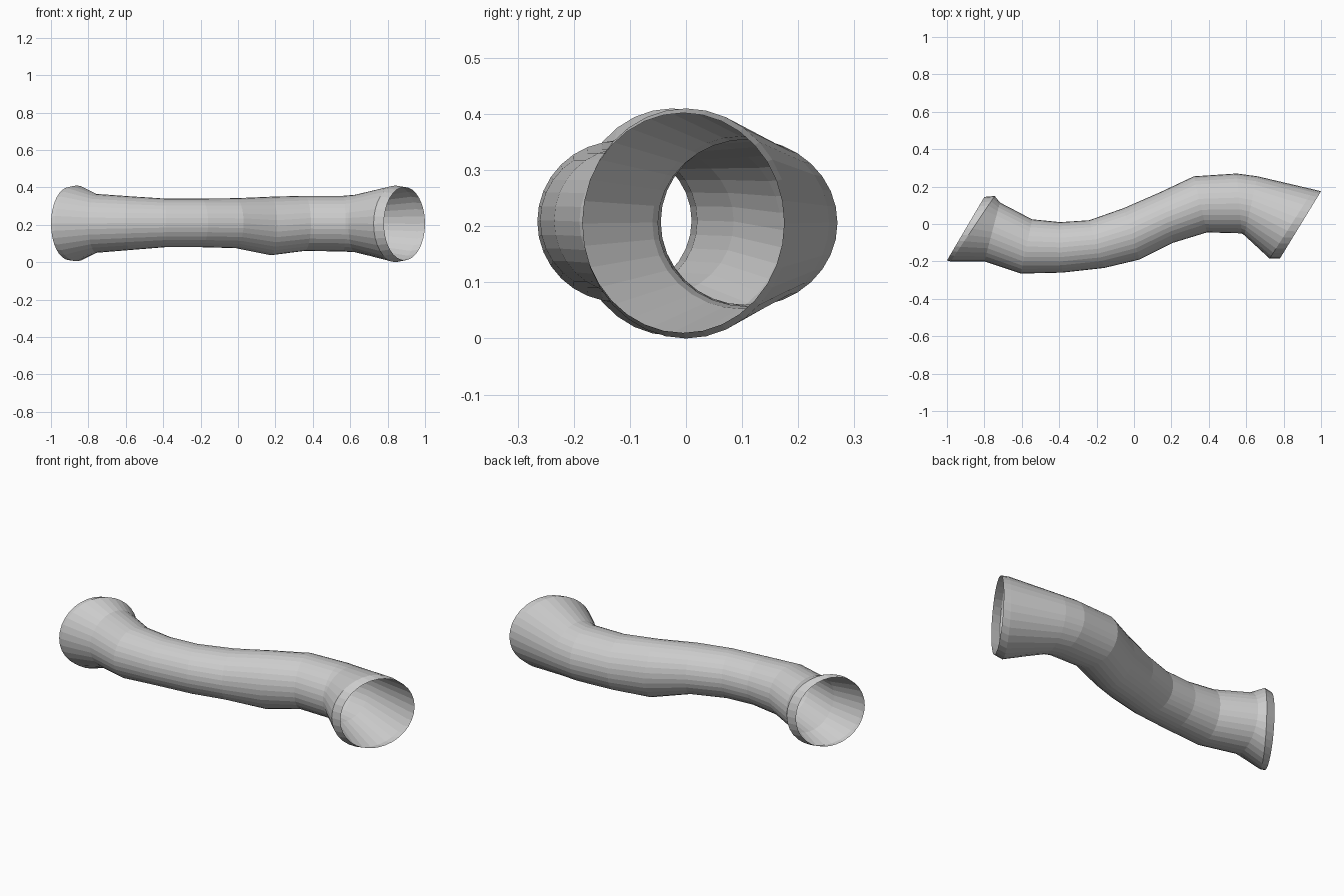
import bpy, bmesh, math
from mathutils import Vector

cube = bpy.data.objects.get("Cube")
if cube:
    bpy.data.objects.remove(cube, do_unlink=True)

SIDES = 32

# Single light grey finish
grey = bpy.data.materials.new("light_grey")
grey.use_nodes = True
colour = (0.6, 0.6, 0.6, 1)
grey.diffuse_color = colour
grey.node_tree.nodes["Principled BSDF"].inputs["Base Color"].default_value = colour

# Cross-sections: back edge x, y / front edge x, y / bottom z, top z
left_mouth = [
    (-0.80, 0.145, -1.00, -0.195, 0.01, 0.402),
    (-0.745, 0.15, -0.98, -0.20, 0.005, 0.41),
]
bends = [
    (-0.717, 0.115, -0.80, -0.20, 0.05, 0.365),
    (-0.545, 0.025, -0.605, -0.265, 0.065, 0.352),
    (-0.395, 0.01, -0.385, -0.26, 0.08, 0.34),
    (-0.24, 0.02, -0.16, -0.235, 0.08, 0.34),
    (-0.055, 0.085, 0.03, -0.19, 0.075, 0.342),
    (0.14, 0.17, 0.21, -0.10, 0.037, 0.35),
    (0.32, 0.255, 0.39, -0.045, 0.06, 0.355),
    (0.55, 0.27, 0.575, -0.05, 0.057, 0.355),
    (0.66, 0.255, 0.59, -0.06, 0.053, 0.36),
]
right_mouth = [
    (0.96, 0.185, 0.725, -0.185, 0.0, 0.41),
    (1.00, 0.175, 0.78, -0.185, 0.01, 0.402),
]


def add_ring(bm, section):
    """Upright ellipse spanning the back and front edges."""
    bx, by, fx, fy, low, high = section
    centre = Vector(((bx + fx) / 2, (by + fy) / 2, (low + high) / 2))
    across = Vector(((bx - fx) / 2, (by - fy) / 2, 0))
    up = Vector((0, 0, (high - low) / 2))
    angles = [math.tau * i / SIDES for i in range(SIDES)]
    return [bm.verts.new(centre + across * math.cos(a) + up * math.sin(a))
            for a in angles]


# Open, thin-skinned pipe lofted through the sections
bm = bmesh.new()
rings = [add_ring(bm, s) for s in left_mouth + bends + right_mouth]
for a, b in zip(rings, rings[1:]):
    for i in range(SIDES):
        j = (i + 1) % SIDES
        bm.faces.new((a[i], a[j], b[j], b[i]))
bmesh.ops.recalc_face_normals(bm, faces=bm.faces)
mesh = bpy.data.meshes.new("bent_pipe")
bm.to_mesh(mesh)
bm.free()
mesh.materials.append(grey)
pipe = bpy.data.objects.new("bent_pipe", mesh)
bpy.context.collection.objects.link(pipe)
